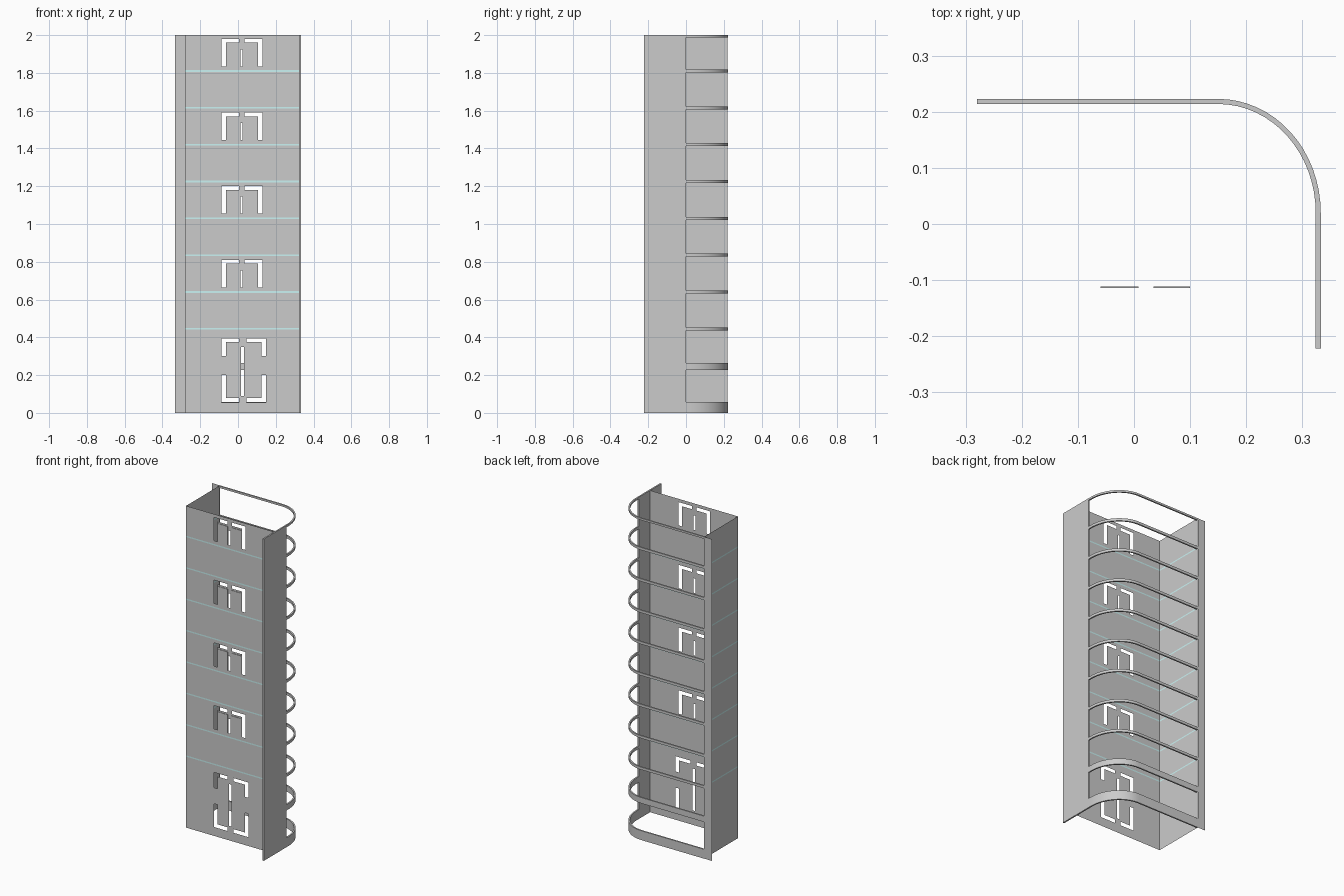
import bpy, bmesh, math

if "Cube" in bpy.data.objects:
    bpy.data.objects.remove(bpy.data.objects["Cube"])

FLOOR = 0.195                       # storey spacing
LEVELS = [0.445 + FLOOR * i for i in range(8)]
BAND = 0.008                        # height of pale floor lines

grey = bpy.data.materials.new("wall_grey")
grey.diffuse_color = (0.6, 0.6, 0.6, 1)
grey.use_nodes = True
grey.node_tree.nodes["Principled BSDF"].inputs["Base Color"].default_value = grey.diffuse_color
pale = bpy.data.materials.new("pale_line")
pale.diffuse_color = (0.6, 0.9, 0.9, 1)
pale.use_nodes = True
pale.node_tree.nodes["Principled BSDF"].inputs["Base Color"].default_value = pale.diffuse_color


def finish(name, bm):
    mesh = bpy.data.meshes.new(name)
    bm.to_mesh(mesh)
    bm.free()
    ob = bpy.data.objects.new(name, mesh)
    bpy.context.collection.objects.link(ob)
    return ob


def sheet(name, u0, u1, z0, z1, place, holes=(), bands=()):
    """Flat upright sheet with rectangular holes and coloured bands."""
    us = sorted({u0, u1} | {u for h in holes for u in h[:2]})
    zs = {z0, z1} | {z for h in holes for z in h[2:]}
    for b in bands:
        zs |= {b - BAND / 2, b + BAND / 2}
    zs = sorted(zs)
    bm = bmesh.new()
    verts = {(u, z): bm.verts.new(place(u, z)) for u in us for z in zs}
    for a, b in zip(us, us[1:]):
        for c, d in zip(zs, zs[1:]):
            mu, mz = (a + b) / 2, (c + d) / 2
            if any(h[0] < mu < h[1] and h[2] < mz < h[3] for h in holes):
                continue
            f = bm.faces.new([verts[k] for k in ((a, c), (b, c), (b, d), (a, d))])
            f.material_index = int(any(abs(mz - k) < BAND / 2 for k in bands))
    bmesh.ops.delete(bm, geom=[v for v in bm.verts if not v.link_faces], context='VERTS')
    ob = finish(name, bm)
    ob.data.materials.append(grey)
    ob.data.materials.append(pale)
    return ob


def box(name, x0, x1, y0, y1, z0, z1):
    bm = bmesh.new()
    bmesh.ops.create_cube(bm, size=1)
    for v in bm.verts:
        v.co = ((x0 + x1) / 2 + v.co.x * (x1 - x0),
                (y0 + y1) / 2 + v.co.y * (y1 - y0),
                (z0 + z1) / 2 + v.co.z * (z1 - z0))
    return finish(name, bm)


# openings of the four windows: corner slots round each leaf
holes = []
sills = [0.645 + 2 * FLOOR * i for i in range(4)]
for s in sills:
    holes += [(-0.088, -0.064, s + 0.02, s + 0.165), (-0.088, 0.005, s + 0.145, s + 0.165),
              (0.106, 0.13, s + 0.02, s + 0.165), (0.035, 0.13, s + 0.145, s + 0.165),
              (0.012, 0.024, s + 0.02, s + 0.11)]

# openings of the door: four corner brackets and a middle slot
for xa, xb, xc, xd in ((-0.088, -0.064, -0.088, 0.005), (0.125, 0.148, 0.045, 0.148)):
    holes += [(xa, xb, 0.30, 0.395), (xc, xd, 0.375, 0.395),
              (xa, xb, 0.06, 0.20), (xc, xd, 0.055, 0.078)]
holes.append((0.015, 0.033, 0.09, 0.35))

# front and left walls, rear flange
sheet("front_wall", -0.28, 0.325, 0, 2, lambda u, z: (u, -0.11, z), holes, LEVELS)
sheet("left_wall", -0.22, 0.11, 0, 2, lambda u, z: (-0.28, -u, z), (), LEVELS)
sheet("rear_flange", -0.333, -0.28, 0, 2, lambda u, z: (u, 0.222, z))

# right fin
box("right_fin", 0.324, 0.333, -0.222, 0, 0, 2)

# thin proud window leaves
for s in sills:
    for x0, x1 in ((-0.06, 0.008), (0.035, 0.1)):
        box("window_leaf", x0, x1, -0.114, -0.111, s + 0.02, s + 0.135)


# balcony rails: path along the rear, round the corner, up to the fin
def rail_path(inset):
    pts = [(-0.28, 0.223 - inset)]
    for i in range(17):
        t = math.pi / 2 * (1 - i / 16)
        pts.append((0.15 + (0.183 - inset) * math.cos(t), 0.02 + (0.203 - inset) * math.sin(t)))
    return pts + [(0.333 - inset, 0)]


def rail(name, z0, z1):
    bm = bmesh.new()
    outer, inner = rail_path(0), rail_path(0.009)
    rows = [[bm.verts.new((*p, z)) for p, z in ((o, z0), (o, z1), (i, z1), (i, z0))]
            for o, i in zip(outer, inner)]
    for a, b in zip(rows, rows[1:]):
        for k in range(4):
            bm.faces.new((a[k], a[(k + 1) % 4], b[(k + 1) % 4], b[k]))
    bm.faces.new(rows[0])
    bm.faces.new(rows[-1][::-1])
    bmesh.ops.recalc_face_normals(bm, faces=bm.faces)
    ob = finish(name, bm)
    bpy.context.view_layer.objects.active = ob
    ob.select_set(True)
    bpy.ops.object.shade_smooth_by_angle(angle=math.radians(30))
    ob.select_set(False)


rail("base_rail", 0, 0.058)
rail("lower_rail", 0.228, 0.264)
for z in LEVELS:
    rail("floor_rail", z - 0.008, z + 0.008)
rail("top_rail", 1.988, 2.0)
